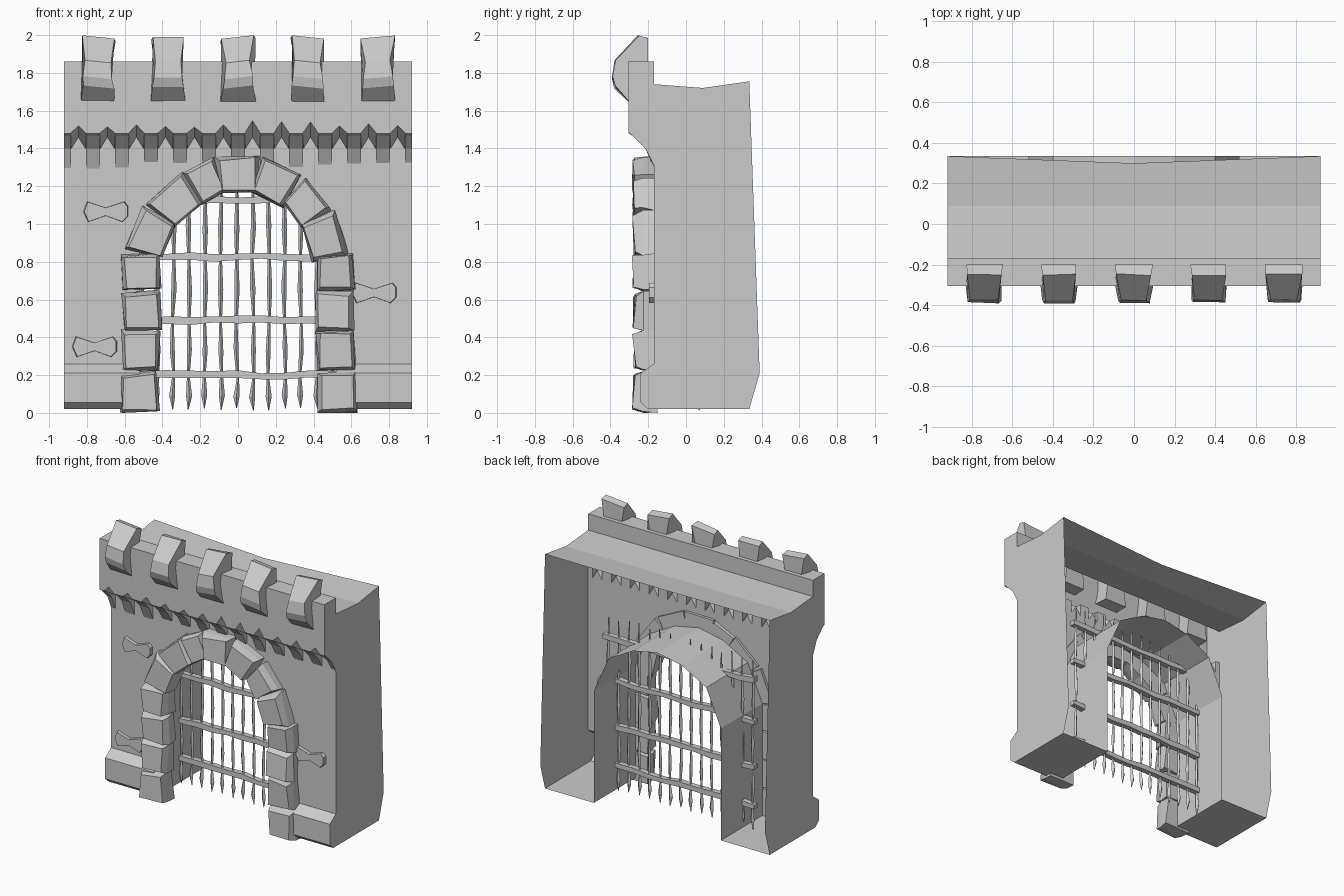
import bpy, bmesh, random
from math import radians, sin, cos

if "Cube" in bpy.data.objects:
    bpy.data.objects.remove(bpy.data.objects["Cube"])

random.seed(4)


def jit(a):
    return random.uniform(-a, a)


def finish(name, bm, clean=True):
    if clean:
        bmesh.ops.remove_doubles(bm, verts=bm.verts, dist=0.0005)
    bmesh.ops.recalc_face_normals(bm, faces=bm.faces)
    me = bpy.data.meshes.new(name)
    bm.to_mesh(me)
    bm.free()
    ob = bpy.data.objects.new(name, me)
    bpy.context.collection.objects.link(ob)
    return ob


def face(bm, pts):
    bm.faces.new([bm.verts.new(p) for p in pts])


def strip(bm, a, b):
    """Quads between two equally long point rows."""
    for i in range(len(a) - 1):
        face(bm, [a[i], a[i + 1], b[i + 1], b[i]])


def loft(bm, rings):
    """Closed solid through a list of rings."""
    vs = [[bm.verts.new(p) for p in r] for r in rings]
    n = len(vs[0])
    for r, s in zip(vs, vs[1:]):
        for i in range(n):
            bm.faces.new([r[i], r[(i + 1) % n], s[(i + 1) % n], s[i]])
    bm.faces.new(vs[0])
    bm.faces.new(vs[-1][::-1])


W, FRONT, PARAPET, BACK = 0.92, -0.17, -0.305, 0.335
HALF = 0.52
niches = [-0.845 + i * 1.69 / 11 for i in range(12)]

# wall shell, open at the back
bm = bmesh.new()
arch = [(HALF, 0.26), (HALF, 0.85), (0.40, 1.12), (0.20, 1.23), (0, 1.27)]
plinth = [(BACK, 0.02), (-0.20, 0.02), (-0.24, 0.055), (-0.24, 0.21), (FRONT, 0.26)]
corbel = [(FRONT, 1.31), (-0.215, 1.40), (PARAPET, 1.49)]
roof = [(PARAPET, 1.86), (FRONT, 1.86), (FRONT, 1.74), (0.09, 1.72), (BACK, 1.755)]

low, high = [(-W, 1.40)], [(-W, 1.48)]
for c in niches:
    low += [(c - 0.037, 1.40), (c, 1.46), (c + 0.037, 1.40)]
    high += [(c - 0.042, 1.48), (c, 1.53 + jit(0.02)), (c + 0.042, 1.48)]
low.append((W, 1.40))
high.append((W, 1.48))
low3 = [(x, FRONT, z) for x, z in low]
high3 = [(x, PARAPET, z) for x, z in high]
strip(bm, low3, high3)
strip(bm, high3, [(x, PARAPET, 1.86) for x, z in high])
strip(bm, [(x, FRONT, 1.31) for x, z in low], low3)
for s in (-1, 1):
    face(bm, [(s * W, FRONT, 0.26)] + [(s * x, FRONT, z) for x, z in arch]
         + [(0, FRONT, 1.31), (s * W, FRONT, 1.31)])
    strip(bm, [(s * W, y, z) for y, z in plinth], [(s * HALF, y, z) for y, z in plinth])
    # side wall
    face(bm, [(s * W, y, z) for y, z in plinth + corbel + roof + [(0.39, 0.21)]])
    # tunnel lining
    strip(bm, [(s * x, FRONT, z) for x, z in arch], [(s * x, BACK, z) for x, z in arch])
    face(bm, [(s * HALF, y, z) for y, z in plinth + [(BACK, 0.26)]])
    # roof half, sagging back edge in the middle
    mid = roof[:-1] + [(0.30, 1.73)]
    strip(bm, [(s * W, y, z) for y, z in roof], [(0, y, z) for y, z in mid])
finish("wall", bm)

# corbel teeth between the pointed niches
bm = bmesh.new()
edges = [-W] + [e for c in niches for e in (c - 0.039, c + 0.039)] + [W]
for x0, x1 in zip(edges[::2], edges[1::2]):
    d = jit(0.02)
    prof = [(FRONT, 1.31 + d), (-0.215, 1.40), (PARAPET, 1.49), (FRONT, 1.49)]
    loft(bm, [[(x, y, z) for y, z in prof] for x in (x0, x1)])
finish("corbel_teeth", bm, False)

# merlons: waisted blocks gripping the parapet
prof = [(-0.20, 1.975, .088), (-0.25, 1.99, .086), (-0.375, 1.86, .066), (-0.39, 1.775, .076),
        (-0.375, 1.725, .082), (-0.30, 1.645, .09), (-0.20, 1.645, .09), (-0.20, 1.84, .068)]
for i in range(5):
    bm = bmesh.new()
    cx = (i - 2) * 0.37
    tilt = jit(0.12)
    loft(bm, [[(cx + s * w + jit(0.006), y + (jit(0.005) if y < -0.21 else 0),
                z + (s * w * tilt if z > 1.7 else 0)) for y, z, w in prof] for s in (-1, 1)])
    finish("merlon", bm)


# voussoirs and jamb stones round the gate
def stone(cx, cz, w, h, ang, taper=0.0):
    bm = bmesh.new()
    ca, sa = cos(radians(ang)), sin(radians(ang))
    rings = []
    for y, k in ((-0.15, 1.0), (-0.225, 1.0), (-0.275, 0.84)):
        ring = []
        for u, v in ((-1, -1), (1, -1), (1, 1), (-1, 1)):
            px = u * w / 2 * k * (1 + taper * v) + jit(0.009)
            pz = v * h / 2 * k + jit(0.009)
            ring.append((cx + px * ca - pz * sa, y + (jit(0.012) if k < 1 else 0),
                         max(0.0, cz + px * sa + pz * ca)))
        rings.append(ring)
    loft(bm, rings)
    finish("arch_stone", bm)


for s in (-1, 1):
    for x, z, h in ((0.525, 0.105, 0.21), (0.515, 0.33, 0.21), (0.51, 0.54, 0.20), (0.515, 0.745, 0.19)):
        stone(s * x, z, 0.195, h, jit(4))
for x, z, w, h, a in ((-0.455, 0.945, 0.22, 0.20, 68), (-0.325, 1.115, 0.22, 0.19, 42),
                      (-0.17, 1.225, 0.16, 0.19, 25), (0.0, 1.26, 0.21, 0.19, 3),
                      (0.195, 1.215, 0.20, 0.19, -25), (0.355, 1.105, 0.19, 0.18, -50),
                      (0.455, 0.925, 0.22, 0.19, -73)):
    stone(x, z, w, h, a, 0.12)

# bow-tie stones set in the wall
for cx, cz in ((-0.70, 1.065), (-0.76, 0.35), (0.72, 0.635)):
    bm = bmesh.new()
    out = [(-.12, 0), (-.095, -.055), (0, -.022), (.09, -.055), (.12, -.025), (.12, .03),
           (.1, .055), (0, .022), (-.1, .055)]
    loft(bm, [[(cx + x * k, y, cz + z * k) for x, z in out] for y, k in ((-0.16, 1), (-0.195, 0.95))])
    finish("wall_stone", bm)

# portcullis
GY = 0.07
bars = [(0.02, .002), (0.09, .016), (0.19, .007), (0.33, .013), (0.49, .007), (0.66, .014),
        (0.82, .008), (0.98, .014), (1.13, .008), (1.28, .004)]
for i in range(15):
    bm = bmesh.new()
    cx = -0.597 + i * 0.0845
    rings = []
    for z, r in bars:
        dx, dz = jit(0.005), jit(0.02) if z > 0.1 else jit(0.008)
        rings.append([(cx + dx + r * u, GY + r * v, z + dz)
                      for u, v in ((-1, 0), (0, -1), (1, 0), (0, 1))])
    loft(bm, rings)
    finish("gate_bar", bm)
for z in (0.20, 0.49, 0.825, 1.13):
    bm = bmesh.new()
    rings = []
    for i in range(11):
        x, dz = -0.62 + i * 0.124, jit(0.008)
        t = 0.018 + jit(0.003)
        rings.append([(x, GY + u * 0.02, z + dz + v * t) for u, v in ((-1, -1), (1, -1), (1, 1), (-1, 1))])
    loft(bm, rings)
    finish("gate_rail", bm)
